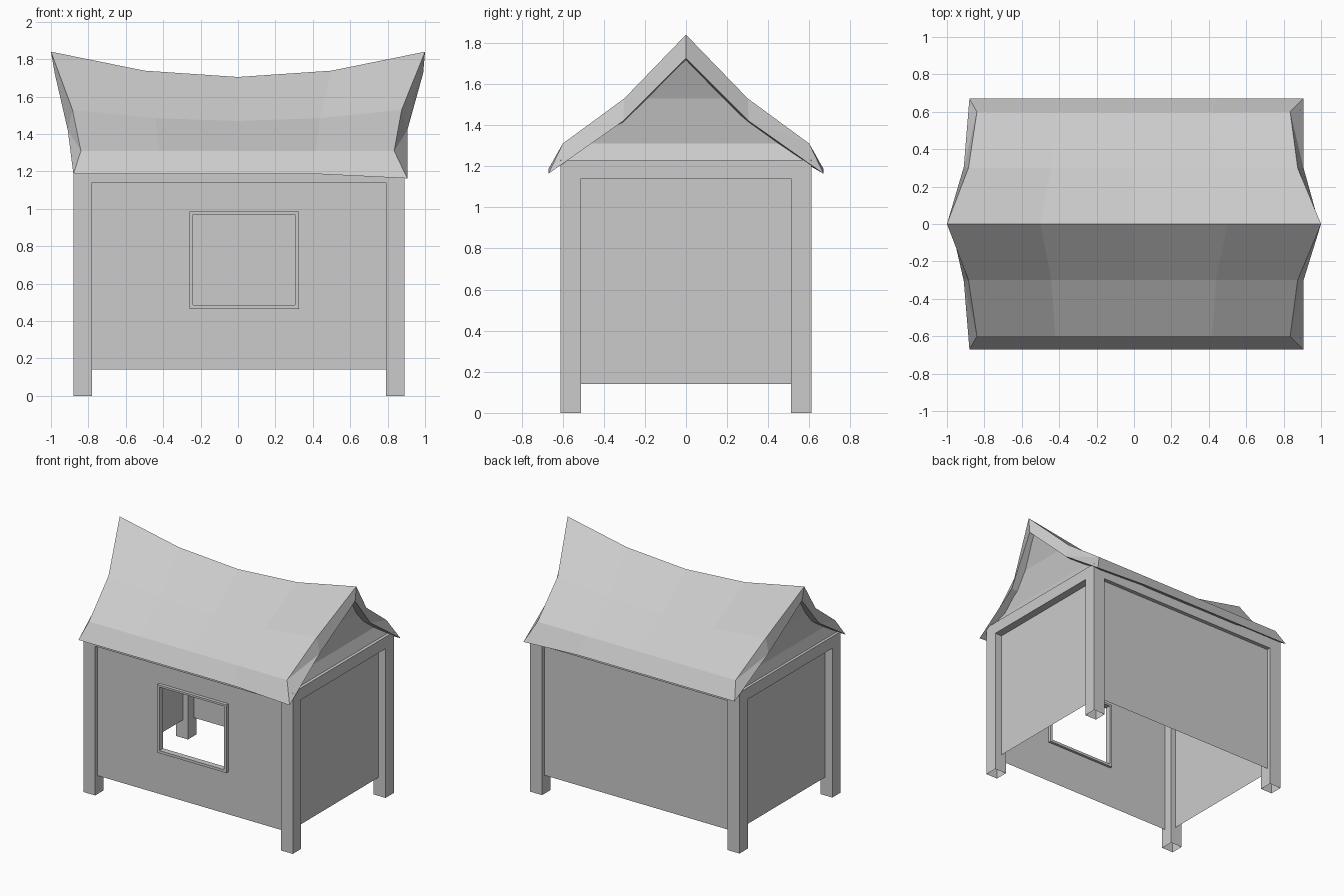
import bpy

if "Cube" in bpy.data.objects:
    bpy.data.objects.remove(bpy.data.objects["Cube"])


def make_object(name, verts, faces):
    mesh = bpy.data.meshes.new(name)
    mesh.from_pydata(verts, [], faces)
    mesh.update()
    obj = bpy.data.objects.new(name, mesh)
    bpy.context.collection.objects.link(obj)
    return obj


def box(name, lo, hi, open_bottom=False):
    verts = [(x, y, z) for z in (lo[2], hi[2]) for x, y in
             ((lo[0], lo[1]), (hi[0], lo[1]), (hi[0], hi[1]), (lo[0], hi[1]))]
    faces = [(i, (i + 1) % 4, (i + 1) % 4 + 4, i + 4) for i in range(4)]
    faces.append((4, 5, 6, 7))
    if not open_bottom:
        faces.append((3, 2, 1, 0))
    return make_object(name, verts, faces)


def ring(name, outer, inner, depth, axis):
    """Rectangular frame; rectangles are (u0, v0, u1, v1), depth is (d0, d1)."""
    verts = []
    for d in depth:
        for u0, v0, u1, v1 in (outer, inner):
            for u, v in ((u0, v0), (u1, v0), (u1, v1), (u0, v1)):
                verts.append((u, v, d) if axis == 'z' else (u, d, v))
    faces = []
    for i in range(4):
        j = (i + 1) % 4
        faces += [(i, i + 4, j + 4, j), (i + 8, j + 8, j + 12, i + 12),
                  (i, j, j + 8, i + 8), (i + 4, i + 12, j + 12, j + 4)]
    if axis == 'y':
        faces = [f[::-1] for f in faces]
    return make_object(name, verts, faces)


X0, X1, Y = -0.88, 0.89, 0.61   # outer footprint
W = 0.10                        # post thickness
LOW, BEAM, TOP = 0.14, 1.14, 1.23

# Corner posts, open at the foot
for xname, x in (("left", X0), ("right", X1 - W)):
    for yname, y in (("front", -Y), ("back", Y - W)):
        box(f"{yname}_{xname}_post", (x, y, 0), (x + W, y + W, BEAM), True)

# Top beam ring
ring("top_beams", (X0, -Y, X1, Y), (X0 + W, -Y + W, X1 - W, Y - W), (BEAM, TOP), 'z')

# Plain wall panels
quad = [(0, 1, 2, 3)]
a, b, c = X0 + W, X1 - W, Y - W
yw = Y - 0.03
make_object("back_wall", [(b, yw, LOW), (a, yw, LOW), (a, yw, BEAM), (b, yw, BEAM)], quad)
xw = X1 - 0.06
make_object("right_wall", [(xw, -c, LOW), (xw, c, LOW), (xw, c, BEAM), (xw, -c, BEAM)], quad)
xw = X0 + 0.06
make_object("left_wall", [(xw, c, LOW), (xw, -c, LOW), (xw, -c, BEAM), (xw, c, BEAM)], quad)

# Front wall with window opening
hole = (-0.24, 0.485, 0.305, 0.97)
front = [(u, -yw, v) for r in ((a, LOW, b, BEAM), hole)
         for u, v in ((r[0], r[1]), (r[2], r[1]), (r[2], r[3]), (r[0], r[3]))]
make_object("front_wall", front,
            [(i, (i + 1) % 4, (i + 1) % 4 + 4, i + 4) for i in range(4)])
ring("window_frame", (-0.26, 0.465, 0.325, 0.985), hole, (-0.605, -0.56), 'y')

# Roof rails: left x, right x, y, middle z, end z
eave = (0.88, 0.905, 0.67, 1.185, 1.185)
shoulder = (0.84, 0.835, 0.60, 1.31, 1.31)
slope = (0.885, 0.875, 0.30, 1.47, 1.53)
ridge = (1.0, 1.0, 0.0, 1.705, 1.84)
under_ridge = (0.98, 0.99, 0.0, 1.595, 1.725)
under_slope = (0.91, 0.905, 0.305, 1.36, 1.42)


def flip(r):
    return (r[0], r[1], -r[2], r[3], r[4])


loop = [eave, shoulder, slope, ridge, flip(slope), flip(shoulder), flip(eave),
        flip(under_slope), under_ridge, under_slope]
stations = (-1, -0.5, 0, 0.5, 1)
n = len(loop)


def rail_point(r, t):
    z = r[3] + (r[4] - r[3]) * t * t
    if abs(r[2]) > 0.65 and t == 1:
        z -= 0.022
    return (t * (r[1] if t > 0 else r[0]), r[2], z)


# Sagging roof shell with flared end rims
verts = [rail_point(r, t) for t in stations for r in loop]
faces = []
for s in range(len(stations) - 1):
    for i in range(n):
        j = (i + 1) % n
        faces.append((s * n + i, s * n + j, s * n + n + j, s * n + n + i))
rim = [(0, 1, 9), (1, 2, 9), (2, 3, 8, 9), (3, 4, 7, 8), (4, 5, 7), (5, 6, 7)]
last = n * (len(stations) - 1)
for f in rim:
    faces.append(f[::-1])
    faces.append(tuple(i + last for i in f))
make_object("roof", verts, faces)

# Gable panels leaning outward behind the rims
foot = (0.862, 0.87, 0.62, 1.22, 1.22)
for name, t in (("left_gable", -1), ("right_gable", 1)):
    pts = [rail_point(r, t) for r in (ridge, slope, flip(slope), shoulder,
                                      flip(shoulder), foot, flip(foot))]
    fs = [(0, 2, 1), (1, 2, 4, 3), (3, 4, 6, 5)]
    make_object(name, pts, [f[::-1] if t > 0 else f for f in fs])
